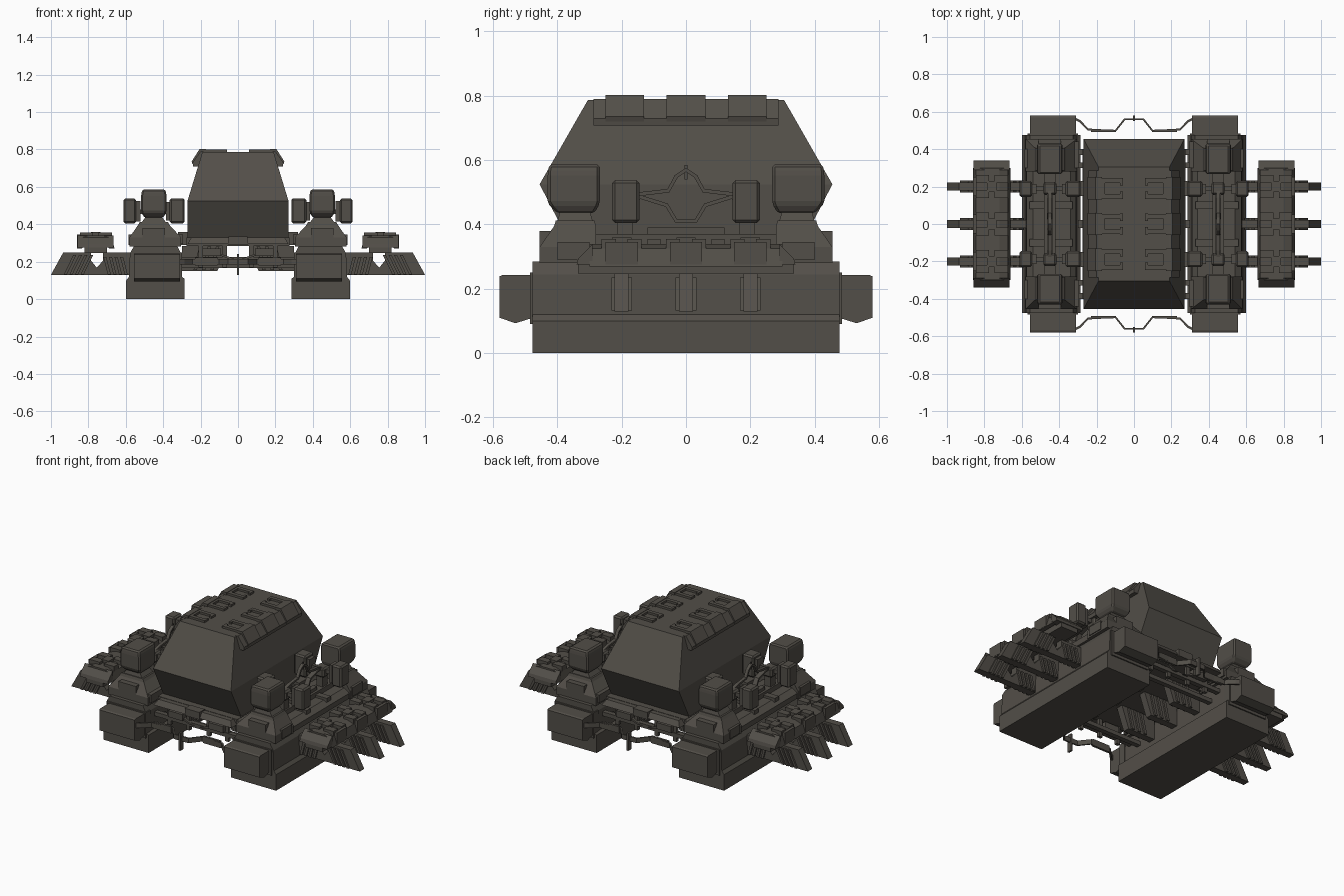
import bpy, bmesh
from mathutils import Vector

mat = bpy.data.materials.new("dark_gunmetal")
mat.diffuse_color = (0.085, 0.077, 0.065, 1)


def finish(name, bm, bevel=0, sx=1, sy=1):
    if bevel:
        bmesh.ops.bevel(bm, geom=bm.edges[:], offset=bevel, segments=1, affect='EDGES')
    for v in bm.verts:
        v.co.x *= sx
        v.co.y *= sy
    bmesh.ops.recalc_face_normals(bm, faces=bm.faces[:])
    me = bpy.data.meshes.new(name)
    bm.to_mesh(me)
    bm.free()
    me.materials.append(mat)
    ob = bpy.data.objects.new(name, me)
    bpy.context.collection.objects.link(ob)
    return ob


def loft(name, rings, **kw):
    """Stacked rectangles (x0, x1, y0, y1, z)."""
    bm = bmesh.new()
    loops = []
    for x0, x1, y0, y1, z in rings:
        loops.append([bm.verts.new(p) for p in ((x0, y0, z), (x1, y0, z), (x1, y1, z), (x0, y1, z))])
    for a, b in zip(loops, loops[1:]):
        for i in range(4):
            j = (i + 1) % 4
            bm.faces.new((a[i], a[j], b[j], b[i]))
    bm.faces.new(loops[0])
    bm.faces.new(loops[-1])
    return finish(name, bm, **kw)


def box(name, x0, x1, y0, y1, z0, z1, **kw):
    return loft(name, [(x0, x1, y0, y1, z0), (x0, x1, y0, y1, z1)], **kw)


def prism(name, pts, axis, lo, hi, **kw):
    """Extrude a 2D profile along an axis; pts are the other two axes in xyz order."""
    bm = bmesh.new()

    def co(p, h):
        c = list(p)
        c.insert('xyz'.index(axis), h)
        return c
    a = [bm.verts.new(co(p, lo)) for p in pts]
    b = [bm.verts.new(co(p, hi)) for p in pts]
    for i in range(len(pts)):
        j = (i + 1) % len(pts)
        bm.faces.new((a[i], a[j], b[j], b[i]))
    bm.faces.new(a)
    bm.faces.new(b)
    return finish(name, bm, **kw)


def strip(name, path, axis, lo, hi, t, **kw):
    """Thin bent bar along a 2D path."""
    n = [Vector(p) for p in path]
    off = []
    for i, p in enumerate(n):
        d = (n[min(i + 1, len(n) - 1)] - n[max(i - 1, 0)]).normalized()
        off.append(Vector((-d.y, d.x)) * t / 2)
    pts = [p + o for p, o in zip(n, off)] + [p - o for p, o in reversed(list(zip(n, off)))]
    return prism(name, [tuple(p) for p in pts], axis, lo, hi, **kw)


# Central hull, widest at mid height
loft("hull", [(-.27, .27, -.355, .355, .33), (-.27, .27, -.455, .455, .525), (-.19, .19, -.305, .305, .787)])

# Chassis under the hull
box("chassis_deck", -.275, .275, -.40, .40, .285, .33)
for sy in (1, -1):
    loft("front_deck_plate", [(-.27, .27, .36, .45, .295), (-.25, .25, .36, .43, .328)], sy=sy)
    box("deck_center_block", -.05, .05, .40, .455, .29, .335, sy=sy)
    box("cross_beam", -.30, .30, .37, .40, .20, .225, sy=sy)
    box("lower_cross_beam", -.30, .30, .30, .33, .165, .19, sy=sy)
    for x in (-.2, -.07, .07, .2):
        box("lattice_post", x - .012, x + .012, .375, .395, .17, .29, sy=sy)
    for sx in (1, -1):
        prism("lattice_brace", [(.02, .215), (.05, .215), (.19, .27), (.16, .27)], 'y', .385, .41, sx=sx, sy=sy)
        box("lattice_box", .09, .19, .36, .42, .23, .27, sx=sx, sy=sy)
    # Bent bumper bar with center spike
    strip("bumper_bar", [(-.32, .565), (-.29, .55), (-.245, .505), (-.10, .497), (-.05, .56), (.05, .56),
                         (.10, .497), (.245, .505), (.29, .55), (.32, .565)], 'z', .185, .215, .011, sy=sy)
    box("bumper_spike", -.006, .006, .55, .58, .13, .24, sy=sy)
    for x in (-.17, .17):
        box("bumper_pad", x - .06, x + .06, .492, .506, .18, .222, sy=sy)

for sx in (1, -1):
    # Long side pod
    prism("side_pod", [(.285, 0), (.598, 0), (.598, .10), (.582, .12), (.578, .245), (.555, .285),
                       (.325, .285), (.305, .245), (.302, .12), (.287, .11)], 'y', -.477, .477, sx=sx)
    prism("pod_deck", [(.31, .28), (.572, .28), (.575, .315), (.54, .34), (.34, .34), (.31, .315)],
          'y', -.30, .30, sx=sx)
    box("pod_spine", .42, .48, -.28, .28, .33, .37, sx=sx)
    box("spine_cap", .435, .465, -.12, .12, .365, .39, sx=sx)
    for y in (-.1, .1):
        box("deck_rib", .33, .56, y - .02, y + .02, .33, .355, sx=sx)

    for sy in (1, -1):
        # Feet boxes at the pod ends
        prism("end_box", [(.46, .115), (.53, .093), (.58, .11), (.58, .238), (.57, .243), (.46, .243)],
              'x', .31, .555, sx=sx, sy=sy)
        box("end_step", .30, .57, .44, .485, .09, .25, sx=sx, sy=sy)
        # Corner tower with lamp
        loft("tower_base", [(.305, .58, .28, .455, .28), (.305, .58, .28, .455, .33),
                            (.365, .535, .28, .41, .395), (.375, .525, .285, .405, .412)], sx=sx, sy=sy)
        box("tower_outer_block", .39, .51, .365, .455, .285, .38, sx=sx, sy=sy)
        box("tower_side_block", .52, .585, .30, .40, .29, .345, sx=sx, sy=sy)
        box("tower_inner_block", .295, .36, .30, .44, .295, .345, sx=sx, sy=sy)
        loft("tower_neck", [(.385, .515, .29, .40, .41), (.41, .49, .30, .39, .445)], sx=sx, sy=sy)
        loft("corner_lamp", [(.40, .50, .285, .40, .435), (.382, .518, .268, .43, .465),
                             (.382, .518, .268, .43, .56), (.39, .51, .268, .425, .587)],
             bevel=.008, sx=sx, sy=sy)
        # Paired side boxes on a cross arm
        box("arm_post", .43, .47, .165, .215, .34, .48, sx=sx, sy=sy)
        box("arm_node", .415, .485, .155, .225, .43, .49, bevel=.01, sx=sx, sy=sy)
        box("cross_arm", .34, .56, .178, .202, .455, .48, sx=sx, sy=sy)
        box("outer_side_box", .545, .612, .145, .23, .405, .538, bevel=.009, sx=sx, sy=sy)
        box("outer_box_mount", .52, .55, .16, .215, .415, .525, sx=sx, sy=sy)
        box("inner_side_box", .285, .365, .145, .23, .405, .538, bevel=.009, sx=sx, sy=sy)
        box("inner_box_mount", .36, .385, .16, .215, .42, .52, sx=sx, sy=sy)
        box("hull_connector", .24, .32, .15, .23, .29, .36, sx=sx, sy=sy)
    # Bent linking bars along the spine
    strip("upper_link_bar", [(-.19, .48), (-.14, .495), (-.055, .505), (-.03, .55), (0, .57), (.03, .55),
                             (.055, .505), (.14, .495), (.19, .48)], 'x', .44, .46, .012, sx=sx)
    strip("lower_link_bar", [(-.19, .475), (-.14, .485), (-.06, .46), (-.03, .41), (.03, .41),
                             (.06, .46), (.14, .485), (.19, .475)], 'x', .435, .465, .012, sx=sx)
    box("link_spike", .447, .453, -.004, .004, .54, .585, sx=sx)

    # Three ribbed fins per side
    for y in (-.2, 0, .2):
        prism("side_fin", [(.57, .13), (1.0, .13), (.935, .248), (.785, .248), (.785, .205), (.755, .168),
                           (.722, .205), (.722, .248), (.57, .248)], 'y', y - .022, y + .022, sx=sx)
        for k in range(4):
            x = .775 + k * .03
            prism("fin_slat", [(x + .05, .132), (x + .066, .132), (x + .016, .235), (x, .235)],
                  'y', y - .032, y + .032, sx=sx)
            x = .59 + k * .03
            prism("inner_fin_slat", [(x, .132), (x + .016, .132), (x + .04, .225), (x + .024, .225)],
                  'y', y - .032, y + .032, sx=sx)
        # Matching fin between the pods
        prism("inner_fin", [(.06, .285), (.11, .15), (.30, .15), (.30, .285)], 'y', y - .022, y + .022, sx=sx)
        for k in range(3):
            x = .13 + k * .045
            prism("belly_slat", [(x, .155), (x + .018, .155), (x - .012, .28), (x - .03, .28)],
                  'y', y - .032, y + .032, sx=sx)

    # Armoured wing platform over the fins
    box("platform_base", .70, .82, -.335, .335, .247, .29, sx=sx)
    prism("platform_roof", [(.66, .27), (.69, .27), (.70, .29), (.82, .29), (.835, .27), (.862, .27),
                            (.845, .325), (.80, .34), (.72, .34), (.675, .325)], 'y', -.30, .30, sx=sx)
    for sy in (1, -1):
        prism("platform_end", [(.29, .275), (.34, .275), (.335, .295), (.29, .34)], 'x', .665, .857, sx=sx, sy=sy)
    for y in (-.2, 0, .2):
        box("platform_cap", .735, .785, y - .03, y + .03, .335, .36, sx=sx)
        for s in (-1, 1):
            box("platform_pad", .675, .745, y + s * .04 - .022, y + s * .04 + .022, .315, .355, sx=sx)
            box("platform_pad", .775, .845, y + s * .04 - .022, y + s * .04 + .022, .315, .355, sx=sx)
        box("platform_rim_pad", .842, .862, y - .05, y + .05, .275, .345, sx=sx)

    # Roof edge armour and raised brackets
    prism("roof_edge", [(.185, .788), (.20, .79), (.243, .73), (.24, .708), (.21, .71)],
          'y', -.287, .287, sx=sx)
    for y in (-.19, 0, .19):
        prism("roof_edge_pad", [(.17, .785), (.17, .803), (.205, .803), (.248, .735), (.243, .72), (.20, .77)],
              'y', y - .06, y + .06, sx=sx)
        box("roof_bracket_back", .155, .18, y - .05, y + .05, .78, .80, sx=sx)
        for s in (-1, 1):
            box("roof_bracket_arm", .06, .19, y + s * .042 - .012, y + s * .042 + .012, .78, .80, sx=sx)
            box("roof_bracket_tip", .06, .075, y + s * .035 - .02, y + s * .035 + .02, .78, .80, sx=sx)
